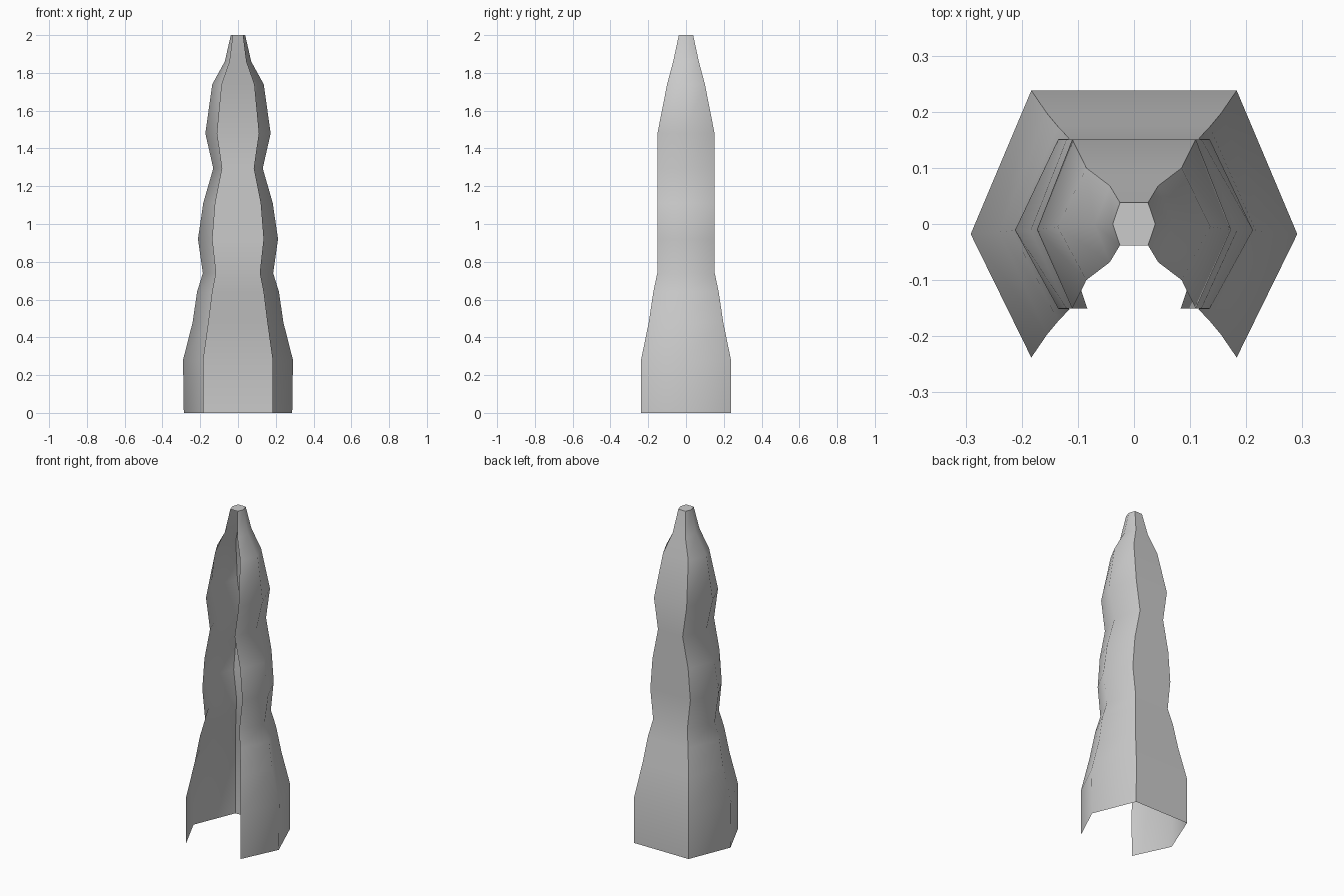
import bpy, bmesh, math

# Ring profile: height, corner x, corner y, side-ridge x, side-ridge y
RINGS = [
    (0.00, 0.183, 0.237, 0.287, -0.018),
    (0.28, 0.183, 0.238, 0.291, -0.018),
    (0.48, 0.155, 0.197, 0.240, -0.014),
    (0.64, 0.135, 0.173, 0.217, -0.012),
    (0.74, 0.115, 0.152, 0.186, -0.011),
    (0.92, 0.135, 0.151, 0.212, -0.011),
    (1.11, 0.120, 0.151, 0.184, -0.011),
    (1.295, 0.083, 0.151, 0.131, -0.011),
    (1.48, 0.110, 0.151, 0.173, -0.010),
    (1.74, 0.085, 0.100, 0.136, -0.005),
    (1.86, 0.043, 0.068, 0.070, -0.001),
    (2.00, 0.025, 0.038, 0.038, 0.000),
]

bm = bmesh.new()

# Five-sided open wall: front left, round the back, to front right
rows = []
for z, a, b, c, m in RINGS:
    section = [(-a, -b), (-c, m), (-a, b), (a, b), (c, m), (a, -b)]
    rows.append([bm.verts.new((x, y, z)) for x, y in section])
for low, high in zip(rows, rows[1:]):
    for i in range(5):
        bm.faces.new((low[i + 1], low[i], high[i], high[i + 1]))

# Small hexagonal cap closing the tip
bm.faces.new(list(reversed(rows[-1])))

mesh = bpy.data.meshes.new("tower_shell")
bm.to_mesh(mesh)
bm.free()
tower = bpy.data.objects.new("tower_shell", mesh)
bpy.context.collection.objects.link(tower)

# Smooth side ridges, sharp corners at the back panel and cap
bpy.context.view_layer.objects.active = tower
tower.select_set(True)
bpy.ops.object.shade_smooth_by_angle(angle=math.radians(57))
